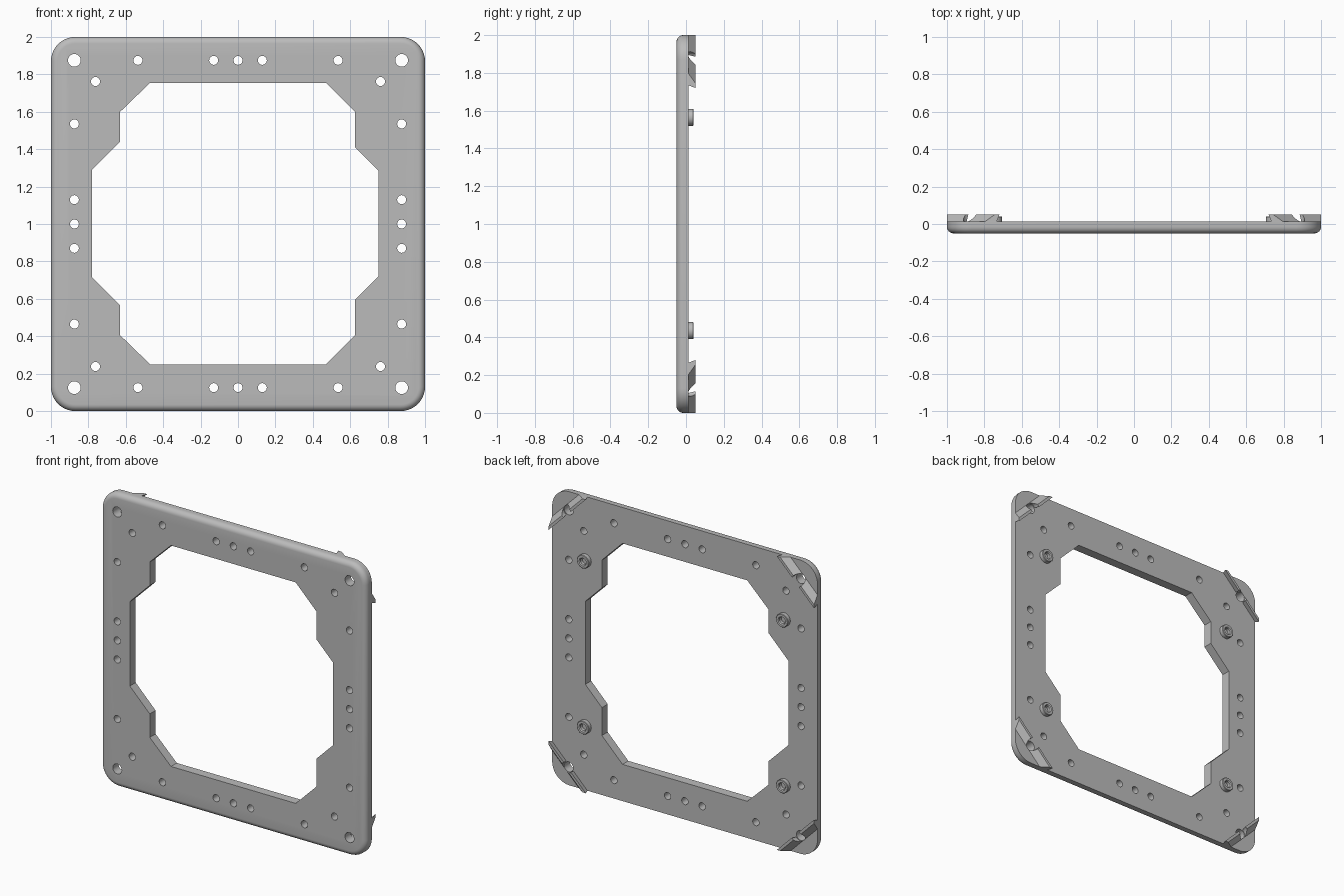
import bpy, bmesh
from math import sin, cos, pi

cube = bpy.data.objects.get("Cube")
if cube:
    bpy.data.objects.remove(cube, do_unlink=True)

FRONT, BACK = -0.05, 0.0125

grey = bpy.data.materials.new("plain_grey")
grey.use_nodes = True
grey.diffuse_color = (0.5, 0.5, 0.5, 1)
grey.node_tree.nodes["Principled BSDF"].inputs["Base Color"].default_value = (0.5, 0.5, 0.5, 1)


def add_loft(bm, rings, closed=False):
    """Skin a list of equal-length point rings, capped or joined end to end."""
    rows = [[bm.verts.new(p) for p in ring] for ring in rings]
    pairs = list(zip(rows, rows[1:]))
    if closed:
        pairs.append((rows[-1], rows[0]))
    else:
        bm.faces.new(rows[0])
        bm.faces.new(rows[-1])
    for a, b in pairs:
        for i in range(len(a)):
            j = (i + 1) % len(a)
            bm.faces.new((a[i], a[j], b[j], b[i]))


def add_prism(bm, outline, y0, y1):
    add_loft(bm, [[(x, y, z) for x, z in outline] for y in (y0, y1)])


def circle(x, z, r, n=24):
    return [(x + r * cos(2 * pi * i / n), z + r * sin(2 * pi * i / n)) for i in range(n)]


def finish(name, bm):
    bmesh.ops.recalc_face_normals(bm, faces=bm.faces)
    mesh = bpy.data.meshes.new(name)
    bm.to_mesh(mesh)
    bm.free()
    mesh.materials.append(grey)
    obj = bpy.data.objects.new(name, mesh)
    bpy.context.collection.objects.link(obj)
    return obj


def activate(obj):
    bpy.ops.object.select_all(action='DESELECT')
    obj.select_set(True)
    bpy.context.view_layer.objects.active = obj


def cut(obj, cutter):
    mod = obj.modifiers.new("cut", 'BOOLEAN')
    mod.object, mod.operation, mod.solver = cutter, 'DIFFERENCE', 'EXACT'
    activate(obj)
    bpy.ops.object.modifier_apply(modifier=mod.name)
    bpy.data.objects.remove(cutter, do_unlink=True)


def smooth(obj):
    activate(obj)
    bpy.ops.object.shade_smooth_by_angle(angle=0.6)


def rounded_square(inset, y, radius=0.13, steps=10):
    ring = []
    for k, (sx, sz) in enumerate(((1, 1), (-1, 1), (-1, -1), (1, -1))):
        for i in range(steps + 1):
            a = (k + i / steps) * pi / 2
            r = radius - inset
            ring.append((sx * (1 - radius) + r * cos(a), y, 1 + sz * (1 - radius) + r * sin(a)))
    return ring


# Frame plate with a rounded front rim
bm = bmesh.new()
fillet = 0.035
rings = [rounded_square(fillet * (1 - sin(t * pi / 12)), FRONT + fillet * (1 - cos(t * pi / 12)))
         for t in range(7)]
add_loft(bm, rings + [rounded_square(0, BACK)])
plate = finish("frame_plate", bm)

# Central opening, slightly wider on the right
opening = [(0.47, 1.755), (0.625, 1.6), (0.625, 1.41), (0.75, 1.285),
           (0.75, 0.72), (0.625, 0.595), (0.625, 0.405), (0.47, 0.25),
           (-0.47, 0.25), (-0.63, 0.405), (-0.63, 0.565), (-0.78, 0.715),
           (-0.78, 1.29), (-0.63, 1.44), (-0.63, 1.6), (-0.47, 1.755)]
bm = bmesh.new()
add_prism(bm, opening, -0.2, 0.2)

# Screw holes along the four sides and near the corners
for side in (-1, 1):
    for u in (-0.535, -0.13, 0, 0.13, 0.535):
        add_prism(bm, circle(u, 1 + 0.875 * side, 0.024), -0.2, 0.2)
        add_prism(bm, circle(0.875 * side, 1 + u, 0.024), -0.2, 0.2)
    for sz in (-1, 1):
        add_prism(bm, circle(0.762 * side, 1 + 0.762 * sz, 0.024), -0.2, 0.2)
        add_prism(bm, circle(0.875 * side, 1 + 0.875 * sz, 0.034), -0.2, 0.2)
cut(plate, finish("hole_cutter", bm))
smooth(plate)

# Diagonal hooked ribs across the back corners, split at the corner hole
section = [(1.735, BACK - 0.002), (1.80, BACK - 0.002), (1.745, 0.05), (1.72, 0.05)]
for sx, side in ((-1, "right"), (1, "left")):
    for sz, level in ((-1, "lower"), (1, "upper")):
        bm = bmesh.new()
        ends = [[(sx, y, 1 + sz * (s - 1)) for s, y in section],
                [(sx * (s - 1), y, 1 + sz) for s, y in section]]
        add_loft(bm, ends)
        rib = finish(f"{level}_{side}_rib", bm)
        bm = bmesh.new()
        add_prism(bm, circle(0.872 * sx, 1 + 0.872 * sz, 0.04), -0.2, 0.2)
        cut(rib, finish("rib_cutter", bm))

        # Hollow locating boss
        bm = bmesh.new()
        profile = [(0.045, BACK - 0.002), (0.045, 0.038), (0.042, 0.041),
                   (0.027, 0.041), (0.022, 0.034), (0.022, BACK - 0.002)]
        add_loft(bm, [[(x, y, z) for x, z in circle(0.75 * sx, 1 + 0.565 * sz, r, 32)]
                      for r, y in profile], closed=True)
        smooth(finish(f"{level}_{side}_boss", bm))
